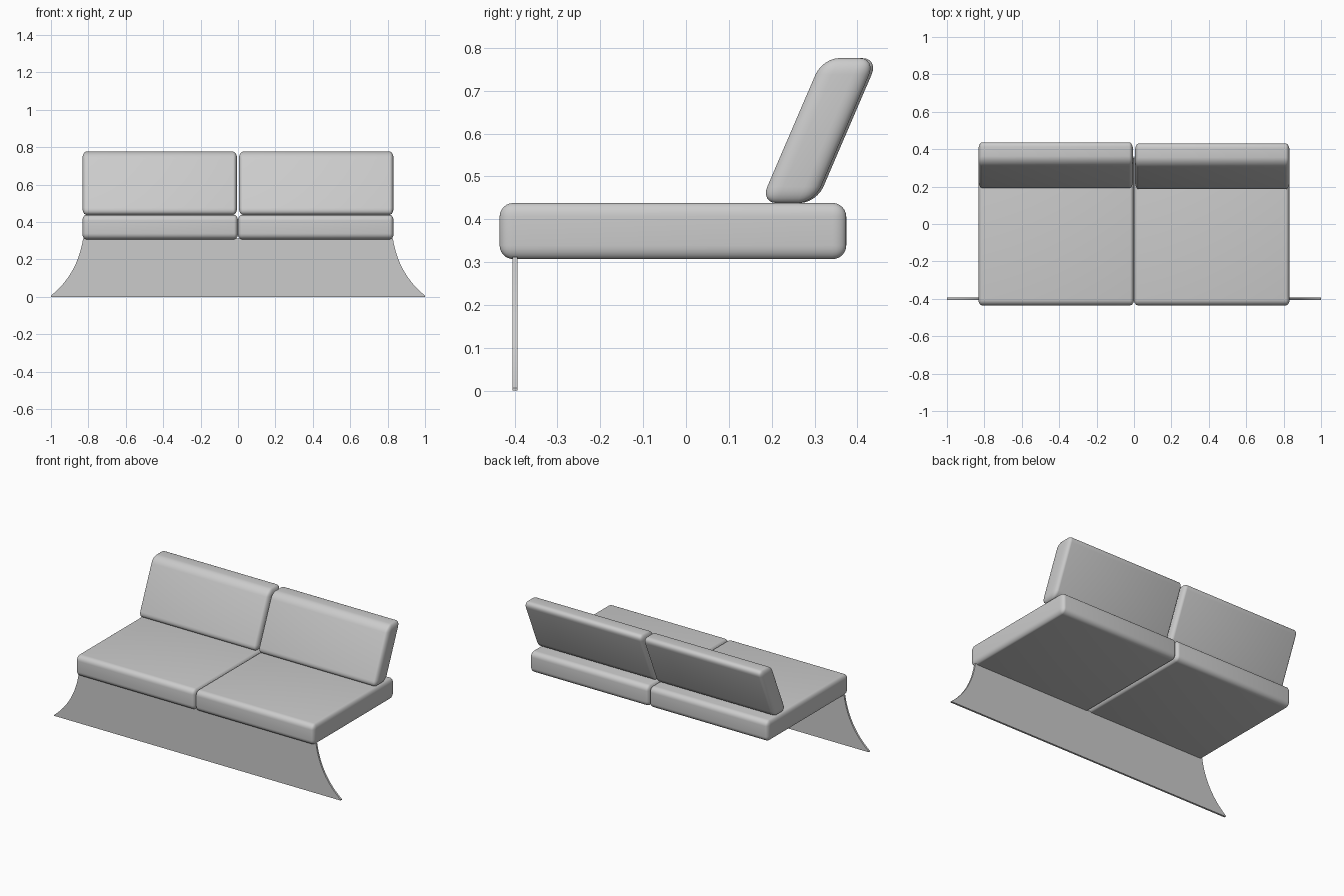
import bpy, bmesh
from mathutils import Matrix, Vector

if "Cube" in bpy.data.objects:
    bpy.data.objects.remove(bpy.data.objects["Cube"])


def finish(name, bm, angle=0.7):
    bmesh.ops.recalc_face_normals(bm, faces=bm.faces[:])
    me = bpy.data.meshes.new(name)
    bm.to_mesh(me)
    bm.free()
    ob = bpy.data.objects.new(name, me)
    bpy.context.collection.objects.link(ob)
    bpy.ops.object.select_all(action='DESELECT')
    ob.select_set(True)
    bpy.context.view_layer.objects.active = ob
    bpy.ops.object.shade_smooth_by_angle(angle=angle)
    return ob


def cushion(name, lo, hi, radius, side_squash=0.65, shear=0.0):
    """Rounded box, tighter rounding along x, optionally leaning back."""
    lo, hi = Vector(lo), Vector(hi)
    size = hi - lo
    bm = bmesh.new()
    bmesh.ops.create_cube(bm, size=1)
    bmesh.ops.scale(bm, vec=(size.x / side_squash, size.y, size.z), verts=bm.verts)
    bmesh.ops.bevel(bm, geom=bm.edges[:], offset=radius, segments=6,
                    profile=0.5, affect='EDGES')
    bmesh.ops.scale(bm, vec=(side_squash, 1, 1), verts=bm.verts)
    lean = Matrix.Identity(4)
    lean[1][2] = shear
    bm.transform(Matrix.Translation((lo + hi) / 2) @ lean)
    return finish(name, bm)


# Seat and back cushions, one pair per side
for side, label, dy in ((-1, "left", 0.003), (1, "right", -0.003)):
    x0, x1 = sorted((0, side * 0.832))
    cushion(label + "_seat_cushion", (x0, -0.435, 0.307), (x1, 0.374, 0.438), 0.032)
    x0, x1 = sorted((side * 0.005, side * 0.832))
    cushion(label + "_back_cushion", (x0, 0.249 + dy, 0.438), (x1, 0.374 + dy, 0.776),
            0.038, side_squash=0.55, shear=0.43)

# Front support panel with concave flared ends
p0, p1, p2 = Vector((1, 0.006)), Vector((0.858, 0.12)), Vector((0.828, 0.312))
right = [Vector((1, 0))]
for i in range(17):
    t = i / 16
    right.append(p0 * (1 - t) ** 2 + p1 * 2 * t * (1 - t) + p2 * t * t)
outline = right + [Vector((-p.x, p.y)) for p in reversed(right)]
bm = bmesh.new()
face = bm.faces.new([bm.verts.new((p.x, -0.405, p.y)) for p in outline])
ext = bmesh.ops.extrude_face_region(bm, geom=[face])
bmesh.ops.translate(bm, vec=(0, 0.012, 0),
                    verts=[g for g in ext["geom"] if isinstance(g, bmesh.types.BMVert)])
finish("front_support_panel", bm, 0.5)
